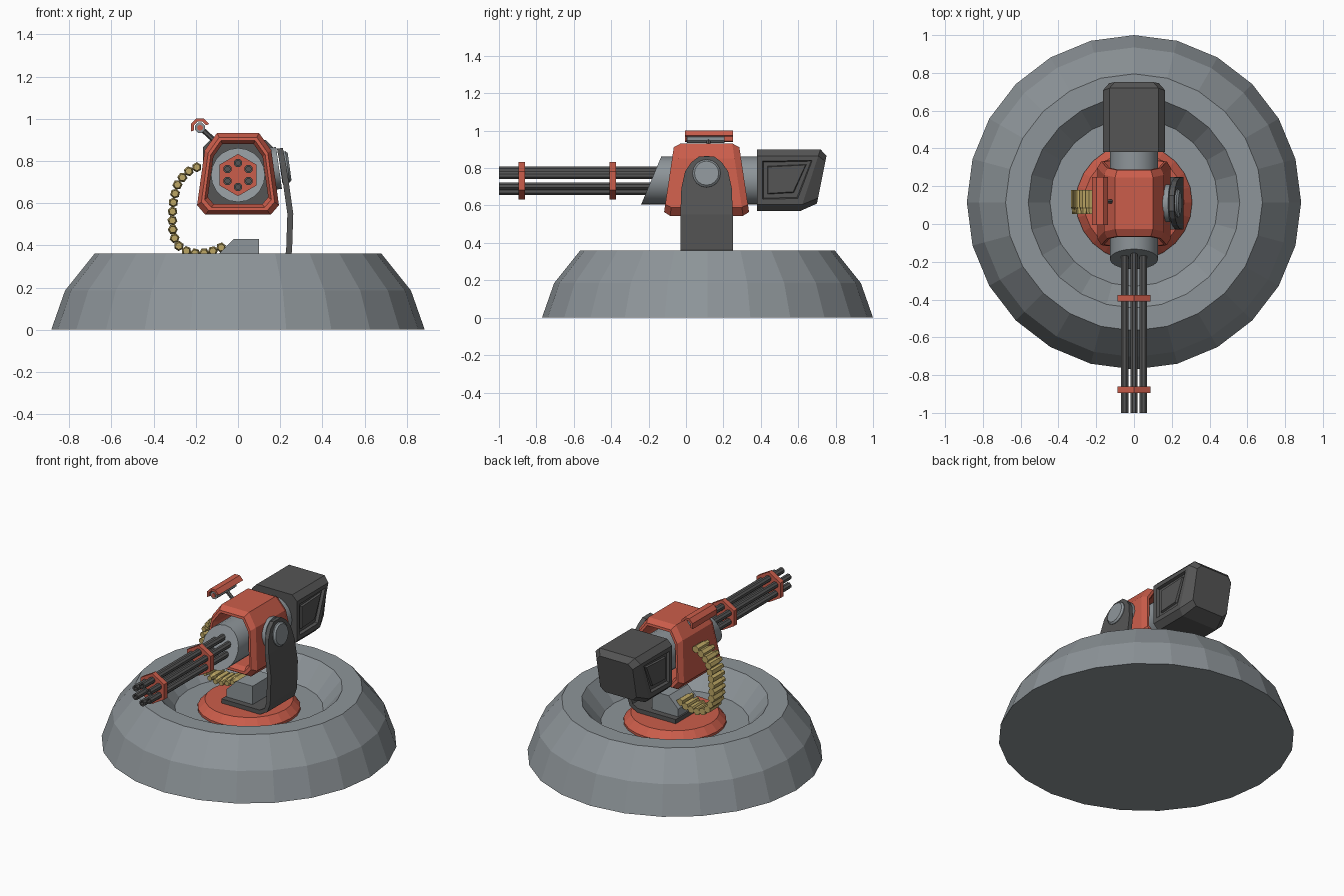
import bpy, bmesh, math
from mathutils import Vector

if "Cube" in bpy.data.objects:
    bpy.data.objects.remove(bpy.data.objects["Cube"])


def material(name, r, g, b):
    m = bpy.data.materials.new(name)
    m.use_nodes = True
    m.diffuse_color = (r, g, b, 1)
    m.node_tree.nodes["Principled BSDF"].inputs["Base Color"].default_value = (r, g, b, 1)
    return m


RED = material("red paint", 0.60, 0.11, 0.07)
GREY = material("grey metal", 0.27, 0.30, 0.32)
DARK = material("dark metal", 0.09, 0.09, 0.09)
BRASS = material("brass", 0.51, 0.39, 0.13)
CY = 0.115   # turret axis in y
GZ = 0.733   # height of the gun axis


def loft(name, rings, mat, loop=False, smooth=False, edit=None):
    """Skin a list of equal-length rings; loop joins last to first."""
    bm = bmesh.new()
    vs = [[bm.verts.new(p) for p in ring] for ring in rings]
    n = len(vs[0])
    pairs = list(zip(vs, vs[1:])) + ([(vs[-1], vs[0])] if loop else [])
    for a, b in pairs:
        for i in range(n):
            j = (i + 1) % n
            bm.faces.new((a[i], a[j], b[j], b[i]))
    if not loop:
        bm.faces.new(vs[0])
        bm.faces.new(vs[-1])
    bmesh.ops.remove_doubles(bm, verts=bm.verts, dist=1e-5)
    bmesh.ops.recalc_face_normals(bm, faces=bm.faces)
    if edit:
        edit(bm)
    me = bpy.data.meshes.new(name)
    bm.to_mesh(me)
    bm.free()
    me.materials.append(mat)
    ob = bpy.data.objects.new(name, me)
    bpy.context.collection.objects.link(ob)
    if smooth:
        bpy.ops.object.select_all(action="DESELECT")
        ob.select_set(True)
        bpy.context.view_layer.objects.active = ob
        bpy.ops.object.shade_smooth_by_angle(angle=math.radians(30))
    return ob


def lathe(name, origin, axis, profile, n, mat, phase=0.0, smooth=False):
    """Revolve (radius, distance) points about an axis."""
    o, a = Vector(origin), Vector(axis).normalized()
    u = Vector((1, 0, 0)) if abs(a.z) > 0.9 else Vector((0, 0, 1))
    u = (u - a * u.dot(a)).normalized()
    v = a.cross(u)
    angles = [phase + math.tau * i / n for i in range(n)]
    rings = [[o + a * t + (u * math.cos(w) + v * math.sin(w)) * max(r, 1e-4) for w in angles]
             for r, t in profile]
    return loft(name, rings, mat, smooth=smooth)


def octagon(hw, lo, hi, c):
    half = [(hw - c, lo), (hw, lo + c), (hw, hi - c), (hw - c, hi)]
    return half + [(-x, z) for x, z in reversed(half)]


def prism_y(name, outline, y0, y1, mat):
    return loft(name, [[(x, y, z) for x, z in outline] for y in (y0, y1)], mat)


# Dished base and turntable
lathe("base", (0, CY, 0), (0, 0, 1),
      [(0.885, 0), (0.82, 0.185), (0.68, 0.36), (0.56, 0.36), (0.445, 0.22), (0, 0.22)],
      24, GREY)
lathe("turntable", (0, CY, 0), (0, 0, 1),
      [(0.308, 0.21), (0.308, 0.235), (0.265, 0.28), (0, 0.28)], 24, RED)

# Bent support arm: centre line (x, z, half width)
path = [(-0.10, 0.295, 0.14), (0.18, 0.295, 0.14), (0.225, 0.32, 0.14), (0.242, 0.37, 0.14),
        (0.248, 0.55, 0.14), (0.228, 0.69, 0.135), (0.214, 0.78, 0.115), (0.204, 0.83, 0.08),
        (0.199, 0.86, 0.04)]
rings = []
for i, (x, z, w) in enumerate(path):
    p, q = path[max(i - 1, 0)], path[min(i + 1, len(path) - 1)]
    nrm = Vector((q[1] - p[1], p[0] - q[0])).normalized() * 0.014
    rings.append([(x + s * nrm.x, 0.11 + t * w, z + s * nrm.y)
                  for s, t in ((1, -1), (1, 1), (-1, 1), (-1, -1))])
loft("support_arm", rings, DARK)

# Pivot through the arm
tilt = (1, 0, 0.14)
lathe("pivot_hub", (0.13, 0.11, 0.758), tilt, [(0.1, 0), (0.1, 0.065)], 16, GREY, smooth=True)
lathe("pivot_cap", (0.2, 0.11, 0.767), tilt, [(0.075, 0), (0.075, 0.035), (0.065, 0.045)],
      16, GREY, smooth=True)

# Feed box on the turntable
prism_y("feed_box", [(-0.09, 0.3), (0.1, 0.3), (0.1, 0.43), (-0.02, 0.43), (-0.09, 0.36)],
        0.01, 0.21, GREY)

# Ammunition belt, cartridges spaced evenly along a curve
belt = [Vector(p) for p in ((-0.195, 0.77), (-0.245, 0.745), (-0.285, 0.695), (-0.305, 0.62),
                            (-0.312, 0.54), (-0.308, 0.45), (-0.285, 0.4), (-0.24, 0.37),
                            (-0.19, 0.36), (-0.13, 0.368), (-0.08, 0.39))]
total = sum((b - a).length for a, b in zip(belt, belt[1:]))
COUNT = 16
for k in range(COUNT):
    d = total * k / (COUNT - 1)
    for a, b in zip(belt, belt[1:]):
        step = (b - a).length
        if d <= step + 1e-6:
            break
        d -= step
    p = a.lerp(b, d / step)
    lathe(f"cartridge_{k + 1}", (p.x, 0.18, p.y), (0, -1, 0),
          [(0.024, 0), (0.024, 0.09), (0.019, 0.1), (0.017, 0.128)], 6, BRASS, phase=k * 0.2)

# Red housing: open tapered shell with bevelled rims
outline = [(0.155, 0.545), (0.194, 0.59), (0.158, 0.85), (0.1, 0.932)]
outline += [(-x, z) for x, z in reversed(outline)]


def shell_ring(inset, back, shift):
    k = 1 - inset / 0.19
    ring = []
    for x, z in outline:
        z = 0.735 + (z - 0.735) * k
        slope = (0.88 - z) * 0.15
        y = 0.29 + slope - shift if back else -0.07 - slope + shift
        ring.append((x * k, y, z))
    return ring


loft("housing", [shell_ring(0, False, 0.035), shell_ring(0, True, 0.035),
                 shell_ring(0.02, True, 0), shell_ring(0.035, True, 0),
                 shell_ring(0.05, True, 0.035), shell_ring(0.05, False, 0.035),
                 shell_ring(0.035, False, 0), shell_ring(0.02, False, 0)], RED, loop=True)

# Gun core with a slanted nose
core = []
for nose in (True, False):
    ring = []
    for i in range(20):
        w = math.tau * i / 20
        z = GZ + 0.128 * math.cos(w)
        y = -0.24 + (z - 0.605) * 0.42 if nose else 0.4
        ring.append((0.128 * math.sin(w), y, z))
    core.append(ring)
loft("gun_core", core, GREY, smooth=True)

# Six hollow barrels and their clamps
for k in range(6):
    w = math.tau * k / 6
    lathe(f"barrel_{k + 1}", (0.057 * math.sin(w), -0.12, GZ + 0.057 * math.cos(w)), (0, -1, 0),
          [(0.021, 0), (0.021, 0.88), (0.012, 0.88), (0.012, 0.82), (0, 0.82)], 8, DARK,
          phase=math.pi / 8)
for name, y in (("front_clamp", -0.86), ("rear_clamp", -0.375)):
    lathe(name, (0, y, GZ), (0, -1, 0), [(0.1, 0), (0.1, 0.035)], 6, RED)


# Rear motor box with recessed side panels
def side_panels(bm):
    bm.normal_update()
    sides = [f for f in bm.faces if abs(f.normal.x) > 0.95]
    for thick, depth in ((0.04, 0), (0.008, -0.018), (0.03, 0), (0.006, 0.012)):
        bmesh.ops.inset_individual(bm, faces=sides, thickness=thick, depth=depth)


full = octagon(0.165, 0.57, 0.9, 0.035)
small = octagon(0.132, 0.61, 0.866, 0.03)
loft("motor_box", [[(x, 0.38, z) for x, z in full],
                   [(x, 0.61 + (z - 0.57) * 0.33, z) for x, z in full],
                   [(x, 0.70 + (z - 0.61) * 0.2, z) for x, z in small]], DARK, edit=side_panels)

# Sight: tube, lens, wrap-around hood and bracket
SX, SZ = -0.18, 0.957
lathe("sight_tube", (SX, 0.005, SZ), (0, 1, 0), [(0.026, 0), (0.026, 0.2)], 8, GREY,
      phase=math.pi / 8)
lathe("sight_lens", (SX, 0, SZ), (0, 1, 0), [(0.014, 0), (0.014, 0.01)], 8, RED)
hood = []
for r in (0.047, 0.031):
    arc = [(SX + r * math.cos(w), SZ + r * math.sin(w))
           for w in (math.radians(22.5 + 45 * i) for i in range(5))]
    hood.append(arc)
prism_y("sight_hood", hood[0] + hood[1][::-1], -0.005, 0.25, RED)
lathe("sight_bracket", (-0.165, 0.12, 0.945), (0.055, 0, -0.05), [(0.012, 0), (0.012, 0.09)],
      6, DARK)
